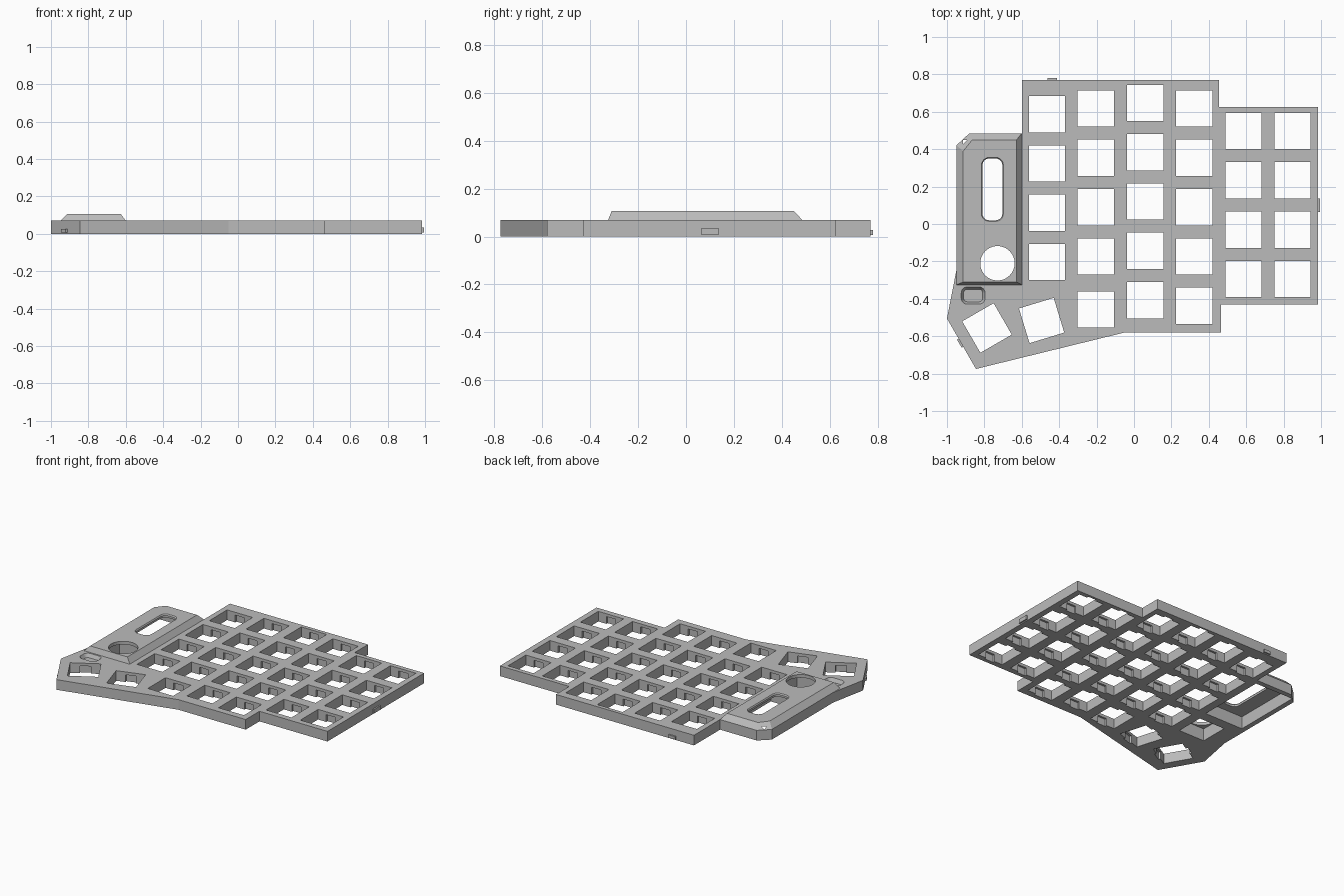
import bpy, bmesh
from math import cos, sin, pi, radians
from mathutils import Matrix, Vector

if "Cube" in bpy.data.objects:
    bpy.data.objects.remove(bpy.data.objects["Cube"])

grey = bpy.data.materials.new("matte grey")
grey.use_nodes = True
color = (0.5, 0.5, 0.5, 1)
grey.diffuse_color = color
grey.node_tree.nodes["Principled BSDF"].inputs["Base Color"].default_value = color

TOP, HOUSING_TOP = 0.07, 0.107
PITCH, HOLE = 0.2635, 0.194


def loft(bm, lower, upper, z0, z1, matrix=None):
    """Closed solid between two outlines with equal point counts."""
    a = [bm.verts.new((x, y, z0)) for x, y in lower]
    b = [bm.verts.new((x, y, z1)) for x, y in upper]
    n = len(a)
    bm.faces.new(a[::-1])
    bm.faces.new(b)
    for i in range(n):
        j = (i + 1) % n
        bm.faces.new((a[i], a[j], b[j], b[i]))
    if matrix:
        bmesh.ops.transform(bm, matrix=matrix, verts=a + b)


def rect(x0, x1, y0, y1):
    return [(x0, y0), (x1, y0), (x1, y1), (x0, y1)]


def centred(w, h):
    return rect(-w / 2, w / 2, -h / 2, h / 2)


def rounded(x0, x1, y0, y1, r, steps=6):
    corners = [(x1 - r, y1 - r), (x0 + r, y1 - r), (x0 + r, y0 + r), (x1 - r, y0 + r)]
    return [(cx + r * cos(pi / 2 * (q + s / steps)), cy + r * sin(pi / 2 * (q + s / steps)))
            for q, (cx, cy) in enumerate(corners) for s in range(steps + 1)]


def make(name, bm):
    bmesh.ops.recalc_face_normals(bm, faces=bm.faces)
    mesh = bpy.data.meshes.new(name)
    bm.to_mesh(mesh)
    bm.free()
    mesh.materials.append(grey)
    obj = bpy.data.objects.new(name, mesh)
    bpy.context.collection.objects.link(obj)
    return obj


def boolean(obj, tool, operation):
    mod = obj.modifiers.new(operation, 'BOOLEAN')
    mod.object, mod.operation = tool, operation
    mod.solver, mod.use_self = 'EXACT', True
    bpy.context.view_layer.objects.active = obj
    bpy.ops.object.modifier_apply(modifier=mod.name)
    bpy.data.objects.remove(tool)


# Main case slab
outline = [(-0.6, 0.77), (-0.6, 0.485), (-0.88, 0.485), (-0.95, 0.42), (-0.95, -0.25),
           (-1, -0.505), (-0.845, -0.775), (-0.05, -0.58), (0.465, -0.58), (0.465, -0.43),
           (0.985, -0.43), (0.985, 0.625), (0.455, 0.625), (0.455, 0.77)]
bm = bmesh.new()
loft(bm, outline, outline, 0, TOP)
case = make("keyboard_case", bm)

# Raised controller housing with sloped sides
base = [(-0.95, -0.325), (-0.6, -0.325), (-0.6, 0.485), (-0.88, 0.485), (-0.95, 0.42)]
crown = [(-0.913, -0.31), (-0.628, -0.31), (-0.628, 0.45), (-0.865, 0.45), (-0.913, 0.39)]
bm = bmesh.new()
loft(bm, base, crown, TOP, HOUSING_TOP)
boolean(case, make("housing", bm), 'UNION')

# Key positions: column x, top key y, key count
columns = [(-0.465, 0.587, 4), (-0.205, 0.617, 4), (0.06, 0.647, 5),
           (0.322, 0.617, 5), (0.585, 0.497, 4), (0.847, 0.497, 4)]
keys = [(x, y - PITCH * i, 0) for x, y, n in columns for i in range(n)]
keys += [(-0.205, -0.457, 0), (-0.786, -0.556, 30), (-0.494, -0.516, 17)]

# Switch holes with clip notches beneath the top skin
bm = bmesh.new()
for x, y, angle in keys:
    place = Matrix.Translation((x, y, 0)) @ Matrix.Rotation(radians(angle), 4, 'Z')
    square, notch = centred(HOLE, HOLE), centred(0.07, HOLE + 0.028)
    loft(bm, square, square, -0.1, 0.2, place)
    loft(bm, notch, notch, -0.1, 0.05, place)
boolean(case, make("key_holes", bm), 'DIFFERENCE')

# Display slot with chamfered rim, and the round knob hole
bm = bmesh.new()
slot = rounded(-0.81, -0.704, 0.02, 0.35, 0.035)
rim = rounded(-0.816, -0.698, 0.014, 0.356, 0.041)
loft(bm, slot, slot, -0.1, 0.2)
loft(bm, slot, rim, HOUSING_TOP - 0.008, HOUSING_TOP + 0.0005)
knob = [(-0.73 + 0.092 * cos(a * pi / 24), -0.21 + 0.092 * sin(a * pi / 24)) for a in range(48)]
loft(bm, knob, knob, -0.1, 0.2)
boolean(case, make("display_and_knob_holes", bm), 'DIFFERENCE')

# Underside pockets for the controller and the knob body
bm = bmesh.new()
for pocket in (rect(-0.915, -0.62, -0.04, 0.45), rect(-0.829, -0.631, -0.309, -0.111)):
    loft(bm, pocket, pocket, -0.1, 0.085)
boolean(case, make("underside_pockets", bm), 'DIFFERENCE')

# Shallow reset button recess
bm = bmesh.new()
loft(bm, rounded(-0.911, -0.809, -0.416, -0.349, 0.02),
     rounded(-0.924, -0.796, -0.429, -0.336, 0.033), TOP - 0.025, TOP + 0.0005)
boolean(case, make("button_recess", bm), 'DIFFERENCE')

# Small connector nubs on the outer walls: x, y, turn, length, height
for name, x, y, turn, length, height in (
        ("right_nub", 0.985, 0.1, 90, 0.07, 0.028),
        ("back_nub", -0.437, 0.77, 0, 0.052, 0.02),
        ("thumb_nub", -0.925, -0.635, -60, 0.05, 0.018)):
    bm = bmesh.new()
    place = Matrix.Translation((x, y, 0)) @ Matrix.Rotation(radians(turn), 4, 'Z')
    foot, tip = centred(length, 0.02), centred(length, 0.02)
    loft(bm, foot, tip, 0.007, 0.007 + height, place)
    make(name, bm)
